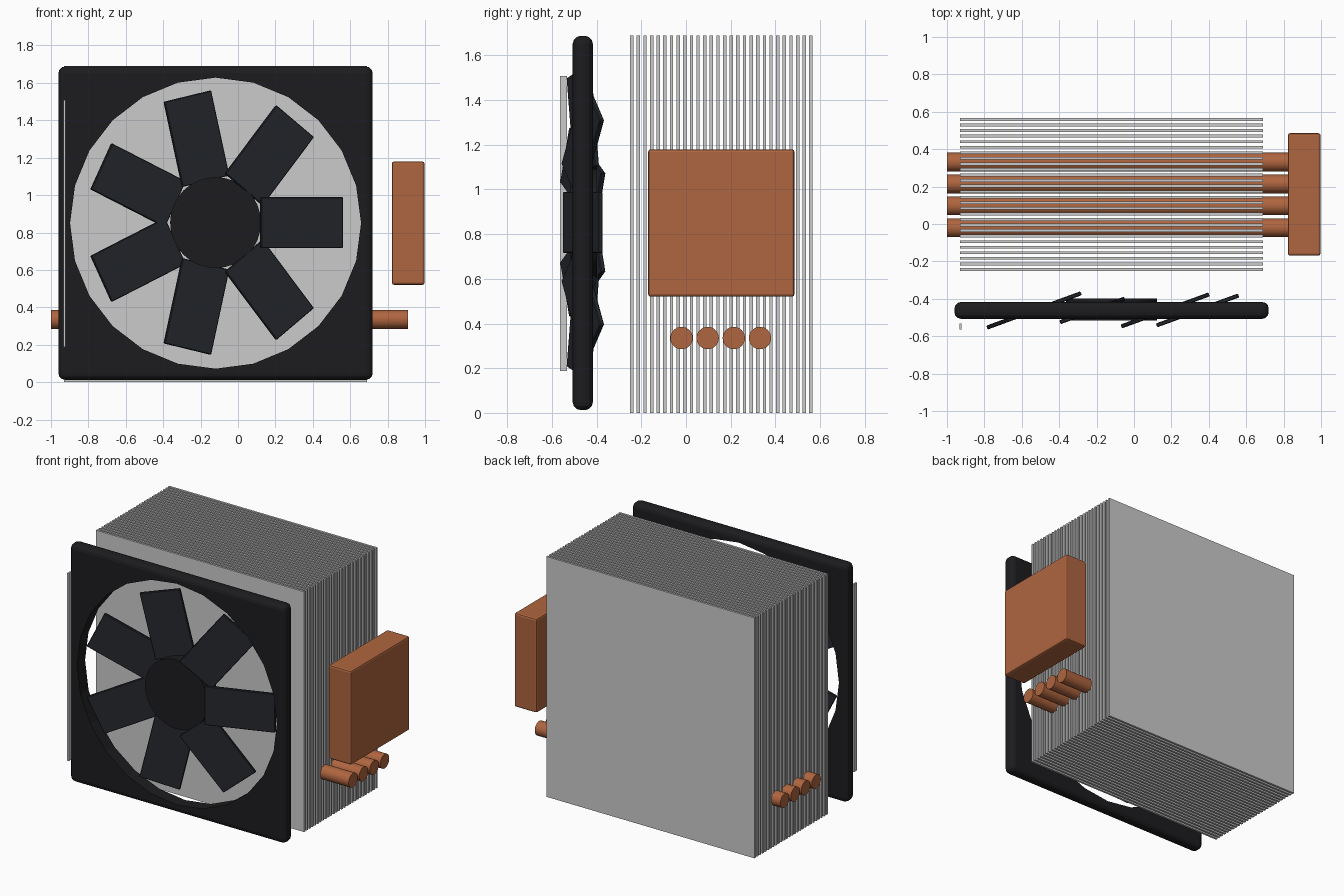
import bpy
from math import pi, cos, sin, radians, tau

if "Cube" in bpy.data.objects:
    bpy.data.objects.remove(bpy.data.objects["Cube"])


def material(name, rgb):
    m = bpy.data.materials.new(name)
    m.diffuse_color = (*rgb, 1)
    m.use_nodes = True
    m.node_tree.nodes["Principled BSDF"].inputs["Base Color"].default_value = m.diffuse_color
    return m


COPPER = material("copper", (0.43, 0.13, 0.05))
BLACK = material("black_plastic", (0.012, 0.012, 0.014))
BLADE = material("blade_plastic", (0.018, 0.02, 0.025))
CX, CZ, FAN_Y = -0.12, 0.85, -0.462


def finish(name, mat, bevel, segments):
    o = bpy.context.object
    o.name = name
    if mat:
        o.data.materials.append(mat)
    if bevel:
        b = o.modifiers.new("bevel", 'BEVEL')
        b.width, b.segments = bevel, segments
        b.limit_method = 'ANGLE'
    return o


def box(name, loc, size, mat=None, bevel=0, segments=2, rot=(0, 0, 0)):
    bpy.ops.mesh.primitive_cube_add(size=1, location=loc, rotation=rot)
    bpy.context.object.scale = size
    bpy.ops.object.transform_apply(location=False, rotation=False, scale=True)
    return finish(name, mat, bevel, segments)


def cylinder(name, loc, r, depth, rot, mat=None, verts=32, bevel=0):
    bpy.ops.mesh.primitive_cylinder_add(vertices=verts, radius=r, depth=depth,
                                        location=loc, rotation=rot)
    return finish(name, mat, bevel, 2)


# cooling fin stack
FINS = 28
for i in range(FINS):
    y = -0.243 + i * 0.802 / (FINS - 1)
    box(f"fin_{i + 1}", (CX, y, 0.845), (1.62, 0.015, 1.69))

# heat pipes running through the fins
for i in range(4):
    cylinder(f"heat_pipe_{i + 1}", (-0.045, -0.02 + i * 0.117, 0.335), 0.05, 1.91,
             (0, pi / 2, 0), COPPER)
    bpy.ops.object.shade_smooth_by_angle(angle=radians(40))

# contact block
box("base_block", (0.91, 0.158, 0.85), (0.175, 0.655, 0.66), COPPER, 0.012)

# fan frame with a round opening
frame = box("fan_frame", (CX, FAN_Y, CZ), (1.68, 0.09, 1.675), BLACK, 0.035, 3)
cutter = cylinder("frame_cutter", (CX, FAN_Y, CZ), 0.778, 0.5, (pi / 2, 0, 0), verts=24)
cutter.hide_render = True
cutter.hide_viewport = True
cut = frame.modifiers.new("opening", 'BOOLEAN')
cut.operation, cut.solver, cut.object = 'DIFFERENCE', 'EXACT', cutter

# hub
cylinder("fan_hub", (CX, -0.457, 0.853), 0.243, 0.118, (pi / 2, 0, 0), BLACK, 32)
bpy.ops.object.shade_smooth_by_angle(angle=radians(40))

# seven blades, each spun around the hub and then turned about the vertical
for i in range(7):
    a = tau * i / 7
    box(f"fan_blade_{i + 1}",
        (CX + 0.46 * cos(a), FAN_Y, 0.853 + 0.46 * sin(a)),
        (0.467, 0.022, 0.273), BLADE, 0.004, 1, rot=(0, -a, 0.35))

# thin retaining clip on the left of the fan
box("fan_clip", (-0.928, -0.548, 0.848), (0.012, 0.032, 1.32))
